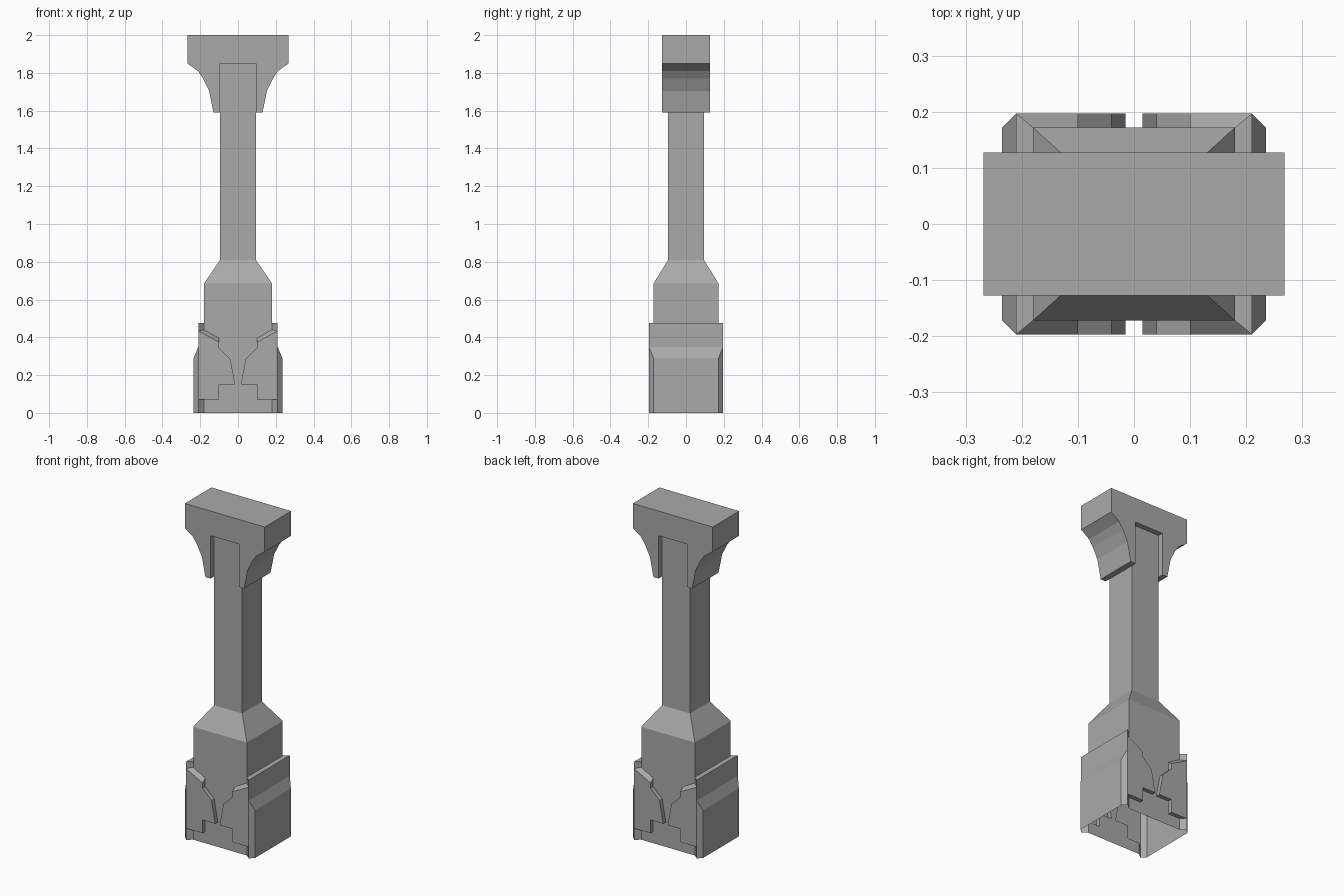
import bpy
import bmesh

old = bpy.data.objects.get("Cube")
if old:
    bpy.data.objects.remove(old, do_unlink=True)

stone = bpy.data.materials.new("grey_stone")
stone.use_nodes = True
GREY = (0.4, 0.4, 0.4, 1)
stone.diffuse_color = GREY
stone.node_tree.nodes["Principled BSDF"].inputs["Base Color"].default_value = GREY


def finish(bm, name, recalc=True):
    bmesh.ops.remove_doubles(bm, verts=bm.verts, dist=0.0005)
    if recalc:
        bmesh.ops.recalc_face_normals(bm, faces=bm.faces)
    mesh = bpy.data.meshes.new(name)
    bm.to_mesh(mesh)
    bm.free()
    mesh.materials.append(stone)
    obj = bpy.data.objects.new(name, mesh)
    bpy.context.collection.objects.link(obj)
    return obj


def face(bm, points):
    return bm.faces.new([bm.verts.new(p) for p in points])


def mirrored(points):
    """Close a right-hand half profile with its left-hand reflection."""
    return points + [(-x, z) for x, z in reversed(points)]


# Capital: flared bracket with an arch that straddles the shaft
bm = bmesh.new()
half = [(0.095, 1.85), (0.095, 1.59), (0.13, 1.59), (0.153, 1.705),
        (0.185, 1.77), (0.212, 1.81), (0.268, 1.85), (0.268, 2.0)]
front = face(bm, [(x, -0.127, z) for x, z in mirrored(half)])
ext = bmesh.ops.extrude_face_region(bm, geom=[front])
bmesh.ops.translate(bm, vec=(0, 0.254, 0),
                    verts=[v for v in ext["geom"] if isinstance(v, bmesh.types.BMVert)])
finish(bm, "capital")

# Shaft: rings of half width, half depth and height, with a tapered foot
bm = bmesh.new()
rings = [(0.18, 0.172, 0.475), (0.18, 0.172, 0.685),
         (0.095, 0.095, 0.81), (0.095, 0.095, 1.85)]
loops = [[bm.verts.new((sx * w, sy * d, z))
          for sx, sy in ((-1, -1), (1, -1), (1, 1), (-1, 1))] for w, d, z in rings]
for low, high in zip(loops, loops[1:]):
    for i in range(4):
        j = (i + 1) % 4
        bm.faces.new((low[i], low[j], high[j], high[i]))
bm.faces.new(loops[-1])
finish(bm, "shaft")

# Outline of the raised front plate, where it meets the wall and at its face
plate_back = [(0.18, 0.07), (0.10, 0.07), (0.10, 0.15), (0.015, 0.15),
              (0.04, 0.285), (0.10, 0.343), (0.10, 0.395), (0.18, 0.44)]
plate_face = [(0.21, 0.07)] + plate_back[1:6] + [(0.10, 0.375), (0.21, 0.433)]

# Base wall: recessed panel left between the two plates
bm = bmesh.new()
panel = mirrored([(0.18, 0)] + plate_back + [(0.18, 0.475)])
for s in (-1, 1):
    face(bm, [(s * x, s * 0.172, z) for x, z in panel])
finish(bm, "base_wall", recalc=False)

# Base plates: stepped relief on the front and back
bm = bmesh.new()
for sy in (-1, 1):
    for sx in (-1, 1):
        outer = [(sx * x, sy * 0.197, z) for x, z in plate_face]
        inner = [(sx * x, sy * 0.172, z) for x, z in plate_back]
        flip = -1 if sx * sy > 0 else 1
        face(bm, outer[::-flip])
        for i in range(len(outer) - 1):
            quad = [outer[i], outer[i + 1], inner[i + 1], inner[i]]
            face(bm, quad[::flip])
finish(bm, "base_plates", recalc=False)

# Side buttresses: chamfered shells with mitred ends
bm = bmesh.new()
for sx in (-1, 1):
    def side(points):
        face(bm, [(sx * x, y, z) for x, y, z in points][::sx])
    c, e, n = 0.172, 0.197, 0.18
    side([(0.235, -c, 0), (0.235, c, 0), (0.235, c, 0.29), (0.235, -c, 0.29)])
    side([(0.235, -c, 0.29), (0.235, c, 0.29), (0.21, e, 0.35), (0.21, -e, 0.35)])
    side([(0.21, -e, 0.35), (0.21, e, 0.35), (0.21, e, 0.475), (0.21, -e, 0.475)])
    side([(0.21, -e, 0.475), (0.21, e, 0.475), (n, c, 0.475), (n, -c, 0.475)])
    for sy in (-1, 1):
        def end(points):
            side([(x, -sy * y, z) for x, y, z in points][::sy])
        end([(0.21, -e, 0), (0.235, -c, 0), (0.235, -c, 0.29), (0.21, -e, 0.35)])
        end([(n, -c, 0), (0.21, -e, 0), (0.21, -e, 0.07), (n, -c, 0.07)])
        end([(n, -c, 0.44), (0.21, -e, 0.433), (0.21, -e, 0.475), (n, -c, 0.475)])
finish(bm, "side_buttresses", recalc=False)
